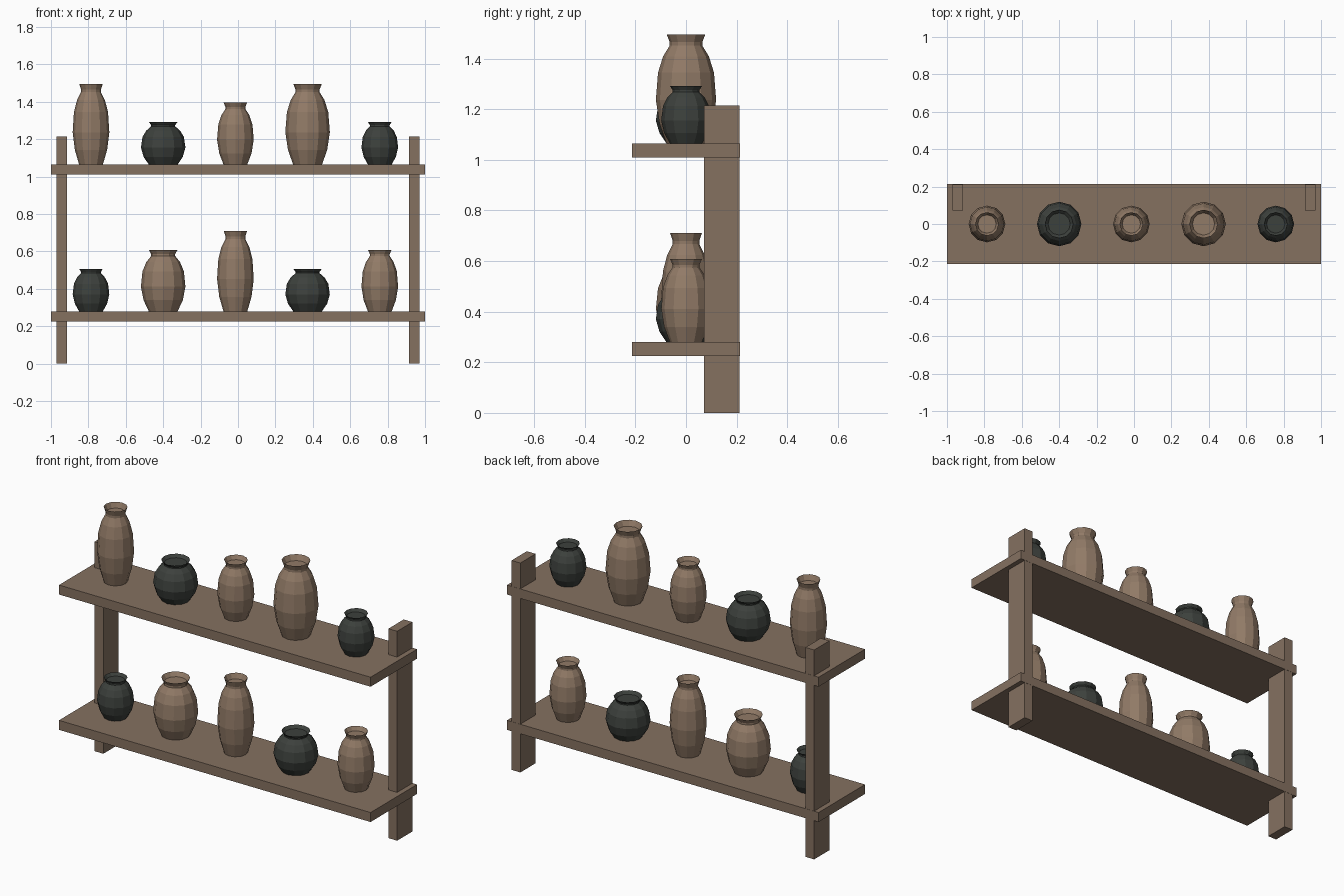
import bpy, bmesh, math

if "Cube" in bpy.data.objects:
    bpy.data.objects.remove(bpy.data.objects["Cube"])

def material(name, rgb):
    m = bpy.data.materials.new(name)
    m.diffuse_color = (*rgb, 1)
    m.use_nodes = True
    m.node_tree.nodes["Principled BSDF"].inputs["Base Color"].default_value = m.diffuse_color
    return m

WOOD = material("brown wood", (0.235, 0.165, 0.118))
CLAY = material("tan clay", (0.285, 0.196, 0.135))
DARK = material("dark glaze", (0.046, 0.052, 0.046))

def add_object(name, bm, mat):
    bmesh.ops.recalc_face_normals(bm, faces=bm.faces)
    me = bpy.data.meshes.new(name)
    bm.to_mesh(me)
    bm.free()
    me.materials.append(mat)
    ob = bpy.data.objects.new(name, me)
    bpy.context.collection.objects.link(ob)
    return ob

def box(name, lo, hi, mat):
    bm = bmesh.new()
    bmesh.ops.create_cube(bm, size=1)
    for v in bm.verts:
        v.co = [l if c < 0 else h for c, l, h in zip(v.co, lo, hi)]
    return add_object(name, bm, mat)

# Vase profile: (radius fraction, height fraction), ending inside the mouth
PROFILE = [(0.65, 0), (0.88, 0.18), (1.0, 0.40), (0.93, 0.65), (0.76, 0.80),
           (0.54, 0.90), (0.54, 0.93), (0.64, 1.0), (0.50, 0.93)]
SIDES = 12

def vase(name, x, z, radius, height, mat):
    bm = bmesh.new()
    rings = []
    for r, h in PROFILE:
        rings.append([bm.verts.new((r * radius * math.cos(a), r * radius * math.sin(a), h * height))
                      for a in (2 * math.pi * i / SIDES for i in range(SIDES))])
    for low, high in zip(rings, rings[1:]):
        for i in range(SIDES):
            j = (i + 1) % SIDES
            bm.faces.new((low[i], low[j], high[j], high[i]))
    bm.faces.new(rings[0][::-1])
    bm.faces.new(rings[-1])
    add_object(name, bm, mat).location = (x, 0, z)

# Shelf boards
SHELVES = {"lower": (0.225, 0.28), "upper": (1.01, 1.065)}
for name, (z0, z1) in SHELVES.items():
    box(name + "_shelf", (-1, -0.213, z0), (1, 0.213, z1), WOOD)

# Back posts
for name, x in (("left", -0.943), ("right", 0.943)):
    box(name + "_post", (x - 0.028, 0.072, 0), (x + 0.028, 0.212, 1.215), WOOD)

# Vases: (radius, height, material) from left to right
SLIM, WIDE = 0.098, 0.119
ROWS = {
    "upper": [(SLIM, 0.43, CLAY), (WIDE, 0.226, DARK), (SLIM, 0.33, CLAY),
              (WIDE, 0.43, CLAY), (SLIM, 0.226, DARK)],
    "lower": [(SLIM, 0.226, DARK), (WIDE, 0.328, CLAY), (SLIM, 0.43, CLAY),
              (WIDE, 0.226, DARK), (SLIM, 0.328, CLAY)],
}
for row, vases in ROWS.items():
    for i, (radius, height, mat) in enumerate(vases):
        vase(f"{row}_vase_{i + 1}", -0.786 + 0.386 * i, SHELVES[row][1], radius, height, mat)
